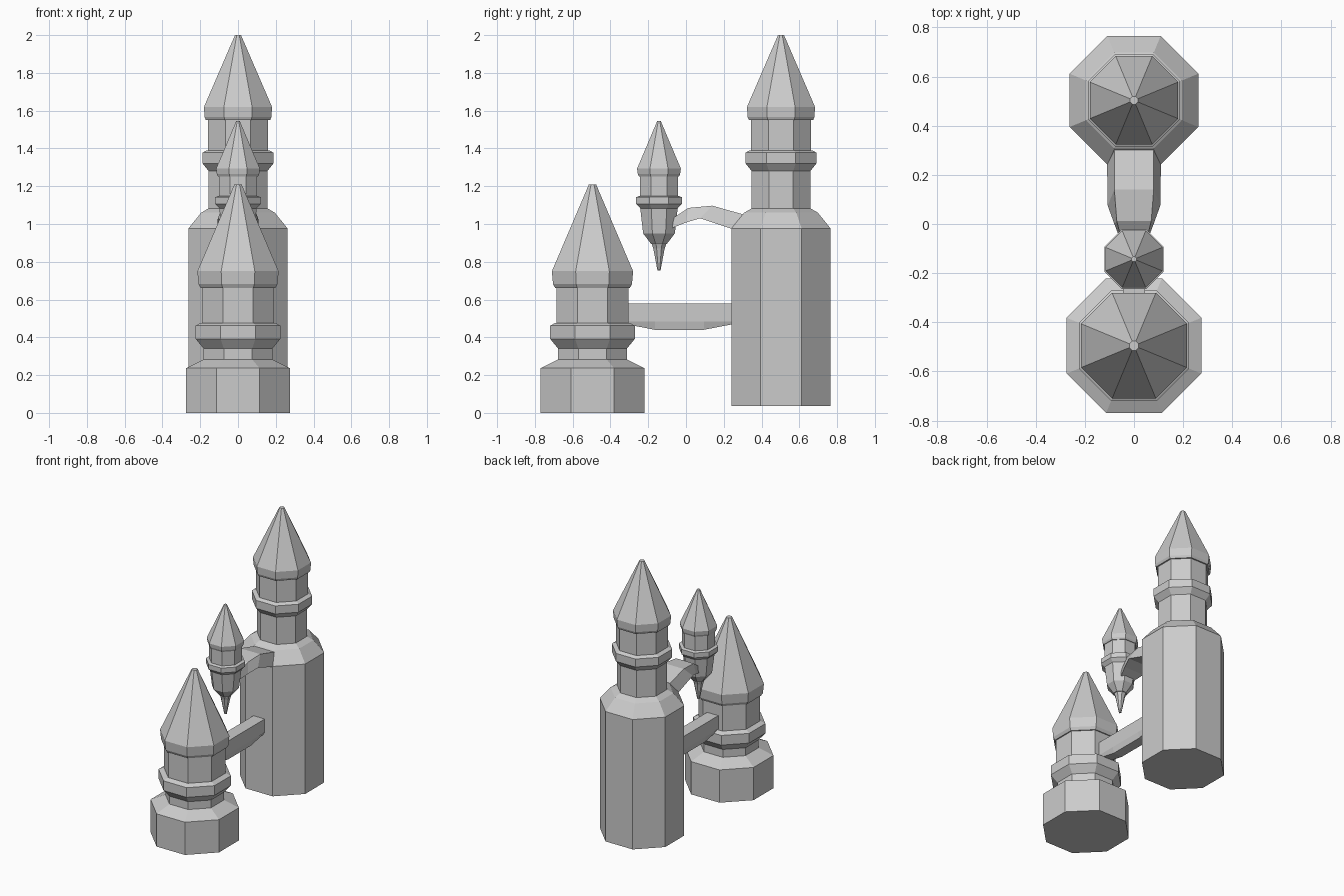
import bpy, bmesh, math

if "Cube" in bpy.data.objects:
    bpy.data.objects.remove(bpy.data.objects["Cube"])

def make_object(name, verts, faces):
    mesh = bpy.data.meshes.new(name)
    mesh.from_pydata(verts, [], faces)
    bm = bmesh.new()
    bm.from_mesh(mesh)
    bmesh.ops.recalc_face_normals(bm, faces=bm.faces)
    bm.to_mesh(mesh)
    bm.free()
    obj = bpy.data.objects.new(name, mesh)
    bpy.context.collection.objects.link(obj)
    return obj

def loft(name, rings):
    """Join equal-sized closed rings and cap both ends."""
    n = len(rings[0])
    verts = [v for ring in rings for v in ring]
    faces = [(i * n + j, i * n + (j + 1) % n, (i + 1) * n + (j + 1) % n, (i + 1) * n + j)
             for i in range(len(rings) - 1) for j in range(n)]
    faces += [tuple(range(n)), tuple(range((len(rings) - 1) * n, len(rings) * n))]
    return make_object(name, verts, faces)

def tower(name, y, profile, sides=8):
    """Octagonal tower; profile is (flat-to-centre distance, height)."""
    rings = []
    for apothem, z in profile:
        r = apothem / math.cos(math.pi / sides)
        angles = [2 * math.pi * (k + 0.5) / sides for k in range(sides)]
        rings.append([(r * math.cos(a), y + r * math.sin(a), z) for a in angles])
    return loft(name, rings)

# Short front tower: walls with ring moulding, then roof
FRONT = -0.495
tower("front_tower_walls", FRONT, [
    (0.274, 0), (0.274, 0.237), (0.182, 0.283), (0.182, 0.34), (0.224, 0.392),
    (0.224, 0.462), (0.196, 0.477), (0.19, 0.477), (0.19, 0.67)])
tower("front_tower_roof", FRONT, [
    (0.198, 0.662), (0.209, 0.682), (0.215, 0.75), (0.019, 1.21)])

# Tall back tower
BACK = 0.503
tower("back_tower_walls", BACK, [
    (0.262, 0.037), (0.262, 0.977), (0.195, 1.06), (0.155, 1.083), (0.155, 1.28),
    (0.187, 1.32), (0.187, 1.378), (0.165, 1.39), (0.16, 1.39), (0.16, 1.56)])
tower("back_tower_roof", BACK, [
    (0.17, 1.55), (0.177, 1.567), (0.18, 1.62), (0.016, 2.0)])

# Small hanging turret with pointed finial underneath
SMALL = -0.143
tower("hanging_turret_walls", SMALL, [
    (0.042, 0.895), (0.084, 0.95), (0.099, 1.083), (0.121, 1.107), (0.121, 1.142),
    (0.105, 1.148), (0.101, 1.148), (0.101, 1.26)])
tower("hanging_turret_roof", SMALL, [
    (0.106, 1.252), (0.112, 1.265), (0.116, 1.293), (0.01, 1.544)])
tower("hanging_turret_finial", SMALL, [
    (0.008, 0.753), (0.03, 0.87), (0.036, 0.888), (0.036, 0.91)])

# Lower bridge between the two large towers
loft("lower_bridge", [
    [(-0.045, y, 0.58), (0.045, y, 0.58), (0.045, y, 0.483),
     (0.036, y, bottom), (-0.036, y, bottom), (-0.045, y, 0.483)]
    for y, bottom in [(-0.33, 0.472), (-0.165, 0.44), (0.095, 0.44), (0.26, 0.472)]])

# Arched bracket carrying the turret: top (y, z, half width), bottom (y, z, half width)
bracket = [
    ((-0.1, 1.01, 0.042), (-0.1, 0.968, 0.042)),
    ((0.012, 1.085, 0.07), (0.0, 1.008, 0.08)),
    ((0.14, 1.097, 0.08), (0.075, 1.03, 0.107)),
    ((0.34, 1.04, 0.08), (0.27, 0.965, 0.11))]
loft("turret_bracket", [
    [(-t[2], t[0], t[1]), (t[2], t[0], t[1]), (b[2], b[0], b[1]), (-b[2], b[0], b[1])]
    for t, b in bracket])
